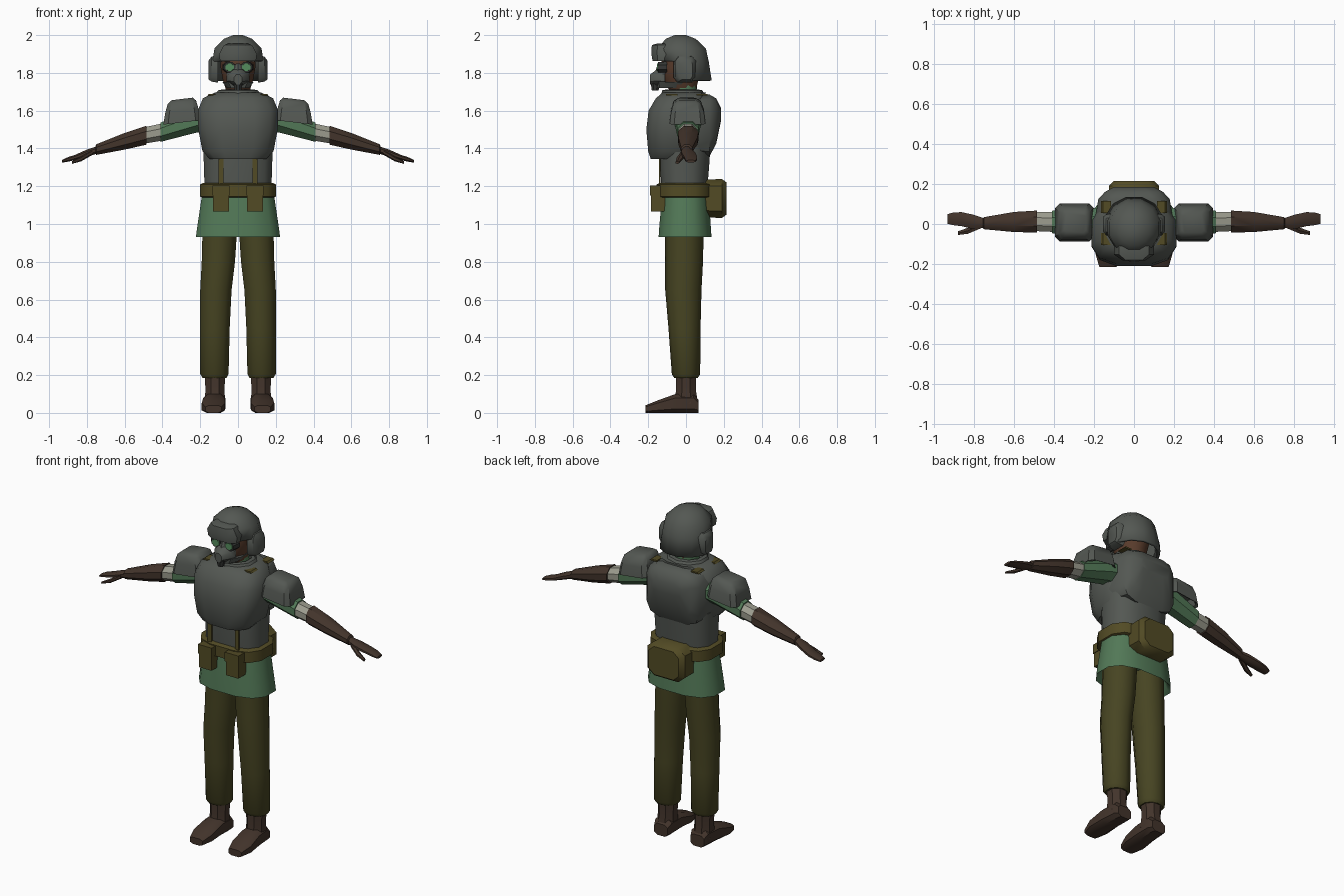
import bpy, bmesh, math
from mathutils import Vector


def material(name, r, g, b):
    m = bpy.data.materials.new(name)
    m.diffuse_color = (r, g, b, 1)
    return m


GREY = material("armour grey", 0.088, 0.097, 0.086)
DARK = material("dark frame grey", 0.035, 0.038, 0.035)
GREEN = material("cloth green", 0.085, 0.19, 0.095)
OLIVE = material("trouser olive", 0.062, 0.058, 0.016)
BELT = material("webbing olive", 0.085, 0.07, 0.018)
BROWN = material("leather brown", 0.055, 0.034, 0.024)
SKIN = material("skin brown", 0.10, 0.045, 0.025)
PALE = material("pale cuff", 0.33, 0.33, 0.27)
LENS = material("lens green", 0.09, 0.26, 0.11)


def unit_ring(n, power):
    """Rounded-square outline scaled to fill -1..1."""
    pts = []
    for i in range(n):
        a = 2 * math.pi * (i + 0.5) / n
        c, s = math.cos(a), math.sin(a)
        pts.append((math.copysign(abs(c) ** (2 / power), c),
                    math.copysign(abs(s) ** (2 / power), s)))
    mu = max(p[0] for p in pts)
    mv = max(p[1] for p in pts)
    return [(u / mu, v / mv) for u, v in pts]


def loft(name, mat, secs, axis="z", n=8, power=2.0, mirror=False,
         tilt=0.0, remove=None, angle=40):
    """Skin sections (t, centre_u, centre_v, radius_u, radius_v) along an axis."""
    place = {"x": lambda t, u, v: Vector((t, u, v)),
             "y": lambda t, u, v: Vector((u, t, v)),
             "z": lambda t, u, v: Vector((u, v, t))}[axis]
    bm = bmesh.new()
    ring = unit_ring(n, power)
    rows = [[bm.verts.new(place(t, cu + u * ru, cv + v * rv)) for u, v in ring]
            for t, cu, cv, ru, rv in secs]
    for a, b in zip(rows, rows[1:]):
        for i in range(n):
            j = (i + 1) % n
            bm.faces.new((a[i], a[j], b[j], b[i]))
    if not remove:
        bm.faces.new(rows[0])
    bm.faces.new(rows[-1])
    bmesh.ops.recalc_face_normals(bm, faces=bm.faces[:])
    if remove:
        cut = [f for f in bm.faces if remove(f.calc_center_median())]
        bmesh.ops.delete(bm, geom=cut, context="FACES")
    if tilt:
        mid = sum(v.co.x for v in bm.verts) / len(bm.verts)
        for v in bm.verts:
            v.co.z -= tilt * (v.co.x - mid)
    me = bpy.data.meshes.new(name)
    bm.to_mesh(me)
    bm.free()
    me.materials.append(mat)
    for p in me.polygons:
        p.use_smooth = True
    me.set_sharp_from_angle(angle=math.radians(angle))
    ob = bpy.data.objects.new(name, me)
    bpy.context.collection.objects.link(ob)
    if mirror:
        ob.modifiers.new("mirror", "MIRROR")
    return ob


def box(name, mat, lo, hi, mirror=False):
    c = [(a + b) / 2 for a, b in zip(lo, hi)]
    r = [(b - a) / 2 for a, b in zip(lo, hi)]
    return loft(name, mat, [(z, c[0], c[1], r[0], r[1]) for z in (lo[2], hi[2])],
                n=4, mirror=mirror)


# Boots and trousers
loft("ankle", BROWN, [(0.05, .123, .0, .056, .064), (0.12, .122, .0, .05, .052),
                      (0.21, .122, .0, .055, .053)], mirror=True)
loft("foot", BROWN, [(.066, .122, .035, .045, .035), (.04, .122, .05, .055, .05),
                     (-.055, .126, .05, .058, .05), (-.15, .13, .033, .062, .033),
                     (-.215, .13, .02, .043, .02)], axis="y", power=3.2, mirror=True)
loft("trouser_leg", OLIVE, [(.185, .124, .0, .063, .062), (.205, .125, .0, .075, .075),
                            (.45, .122, -.008, .078, .085), (.65, .117, -.014, .083, .096),
                            (.80, .104, -.01, .088, .1), (1.0, .095, -.008, .092, .102)],
     n=10, mirror=True)

# Tunic skirt, hollow underneath
loft("tunic_skirt", GREEN, [(1.0, 0, -.005, .185, .115), (.945, 0, -.005, .205, .125),
                            (.93, 0, -.005, .223, .14), (.99, 0, -.005, .215, .136),
                            (1.17, 0, -.003, .188, .122)], n=12, power=2.6)

# Belt with pouches
loft("belt", BELT, [(1.14, 0, -.008, .19, .137), (1.145, 0, -.008, .2, .147),
                    (1.21, 0, -.008, .2, .147), (1.218, 0, -.008, .185, .132)],
     n=12, power=2.8)
box("front_pouch", BELT, (.048, -.185, 1.065), (.132, -.11, 1.195), mirror=True)
box("pouch_flap", BELT, (.044, -.19, 1.15), (.136, -.11, 1.205), mirror=True)
loft("rear_pouch", BELT, [(.10, 0, 1.135, .125, .1), (.19, 0, 1.135, .125, .103),
                          (.215, 0, 1.135, .1, .085)], axis="y", power=4)

# Torso armour
loft("waist_armour", GREY, [(1.18, 0, -.008, .177, .12), (1.3, 0, -.008, .18, .13),
                            (1.42, 0, -.005, .185, .135)], n=12, power=2.6)
loft("chest_armour", GREY, [(1.36, 0, -.055, .13, .11), (1.345, 0, -.06, .15, .127),
                            (1.385, 0, -.055, .188, .145), (1.50, 0, -.05, .21, .16),
                            (1.60, 0, -.045, .213, .153), (1.665, 0, -.03, .186, .13),
                            (1.695, 0, -.01, .125, .115)], n=12, power=3)
loft("back_plate", GREY, [(.02, 0, 1.525, .195, .155), (.125, 0, 1.522, .178, .163),
                          (.16, 0, 1.545, .145, .12), (.185, 0, 1.58, .1, .035)],
     axis="y", n=12, power=4)
loft("collar", GREY, [(1.66, 0, -.01, .14, .13), (1.708, 0, -.02, .105, .105),
                      (1.712, 0, -.02, .085, .085), (1.68, 0, -.02, .075, .075)], n=10)
box("front_strap", BELT, (.078, -.142, 1.2), (.104, -.134, 1.36), mirror=True)
for y in (-.075, .085):
    loft("shoulder_strap", BELT, [(1.68, .14, y, .024, .03), (1.689, .135, y, .02, .03)],
         n=4, mirror=True)

# Arms
loft("upper_sleeve", GREEN, [(.14, .01, 1.56, .07, .065), (.22, .01, 1.547, .068, .063),
                             (.41, .01, 1.486, .056, .051)], axis="x", mirror=True)
loft("pale_cuff", PALE, [(.39, .01, 1.489, .05, .046), (.50, .012, 1.468, .047, .043)],
     axis="x", mirror=True)
loft("forearm", BROWN, [(.485, .012, 1.47, .055, .05), (.60, .01, 1.438, .05, .044),
                        (.75, .004, 1.394, .03, .028), (.755, .004, 1.392, .022, .02)],
     axis="x", mirror=True)
loft("hand", BROWN, [(.74, .004, 1.394, .022, .02), (.80, .01, 1.375, .036, .019),
                     (.86, .024, 1.353, .035, .014), (.90, .026, 1.342, .032, .012),
                     (.932, .025, 1.332, .024, .007)], axis="x", mirror=True)
loft("thumb", BROWN, [(.77, -.008, 1.38, .016, .014), (.83, -.034, 1.345, .015, .013),
                      (.88, -.046, 1.325, .009, .007)], axis="x", n=6, mirror=True)

# Shoulder guards, hollow underneath
loft("shoulder_guard", GREY, [(1.59, .295, .008, .075, .075), (1.545, .297, .008, .085, .083),
                              (1.538, .297, .008, .098, .095), (1.60, .297, .008, .088, .087),
                              (1.645, .297, .006, .075, .072), (1.662, .295, .005, .055, .048)],
     power=6, mirror=True, tilt=.12)

# Neck and head
loft("neck_scarf", GREEN, [(1.66, 0, -.01, .07, .07), (1.735, 0, -.01, .066, .068)], n=10)
loft("head", SKIN, [(1.70, 0, -.015, .06, .065), (1.76, 0, -.03, .08, .095),
                    (1.83, 0, -.025, .092, .11), (1.91, 0, -.02, .09, .1)], n=12)

# Helmet with open face
helmet = loft("helmet", GREY, [(1.76, 0, .008, .143, .128), (1.862, 0, -.014, .136, .134),
                               (1.93, 0, -.022, .124, .127), (1.98, 0, -.028, .075, .08),
                               (2.0, 0, -.03, .025, .03)], n=12,
              remove=lambda c: c.z < 1.85 and c.y < -.06)
shell = helmet.modifiers.new("thickness", "SOLIDIFY")
shell.thickness = 0.014
loft("brow_guard", GREY, [(1.862, 0, -.115, .095, .062), (1.90, 0, -.115, .1, .068),
                          (1.947, 0, -.115, .075, .066), (1.955, 0, -.11, .055, .045)],
     power=3)
loft("ear_guard", GREY, [(.105, -.005, 1.82, .06, .072), (.14, -.005, 1.82, .052, .066),
                         (.156, .0, 1.815, .035, .05)], axis="x", power=4, mirror=True)
loft("jaw_guard", GREY, [(1.72, 0, -.06, .06, .1), (1.752, 0, -.055, .082, .108)], n=10)

# Breathing mask and goggles
loft("mask_snout", GREY, [(-.11, 0, 1.775, .062, .05), (-.155, 0, 1.775, .05, .043),
                          (-.19, 0, 1.765, .022, .026)], axis="y")
loft("mask_filter", DARK, [(1.708, 0, -.163, .018, .018), (1.76, 0, -.163, .026, .026)])
loft("nose_bridge", GREY, [(1.79, 0, -.135, .03, .033), (1.85, 0, -.135, .01, .014)], n=6)
loft("goggle_frame", DARK, [(-.10, .046, 1.83, .036, .03), (-.148, .044, 1.83, .031, .027)],
     axis="y", mirror=True)
loft("goggle_lens", LENS, [(-.146, .044, 1.83, .024, .021), (-.153, .044, 1.83, .022, .019)],
     axis="y", mirror=True)
